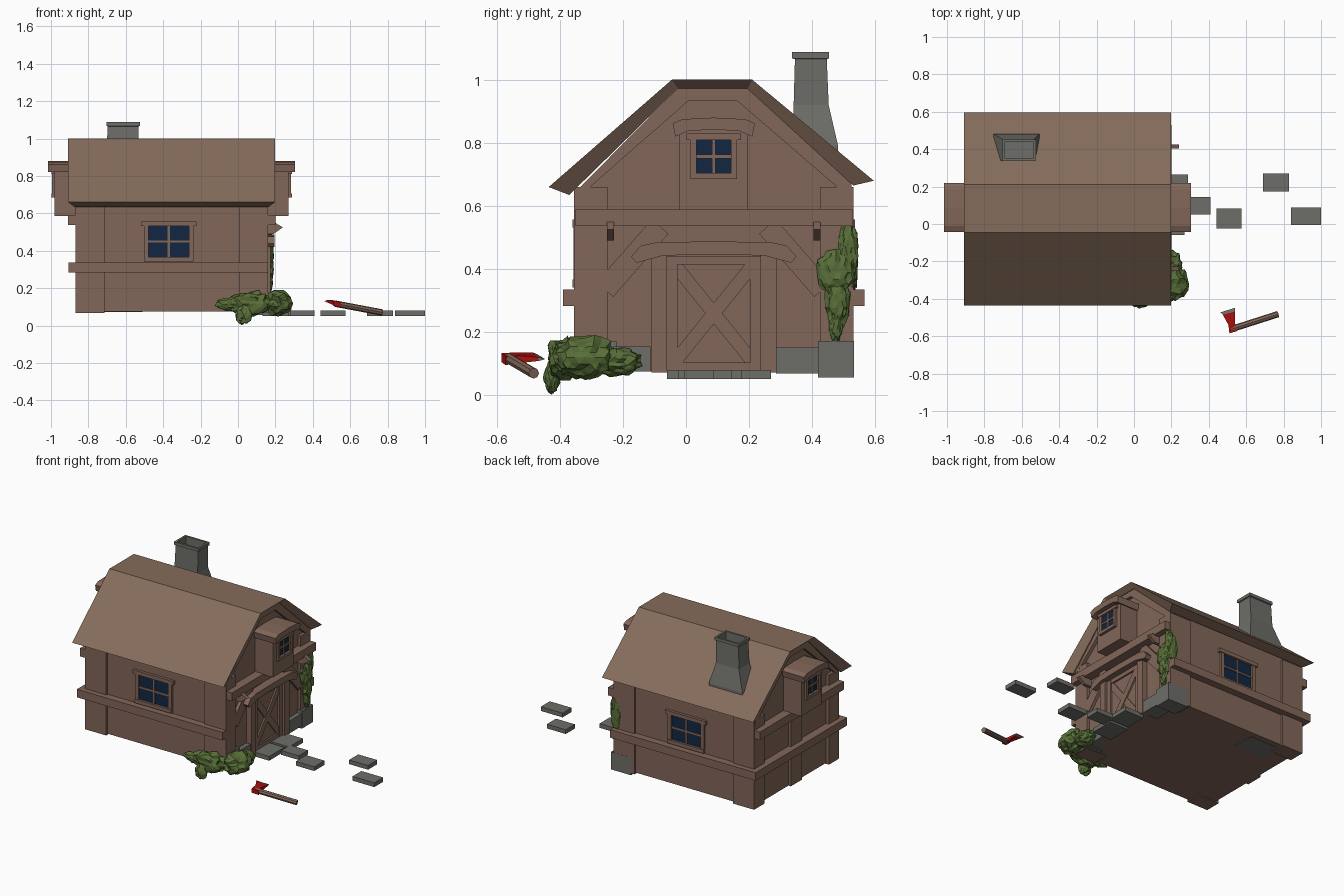
import bpy, bmesh, math, random
from mathutils import Vector, noise

cube = bpy.data.objects.get("Cube")
if cube:
    bpy.data.objects.remove(cube, do_unlink=True)


def material(name, rgb):
    m = bpy.data.materials.new(name)
    m.use_nodes = True
    m.diffuse_color = (*rgb, 1)
    m.node_tree.nodes["Principled BSDF"].inputs["Base Color"].default_value = (*rgb, 1)
    return m


WOOD = material("wood brown", (0.225, 0.135, 0.10))
ROOF = material("roof brown", (0.235, 0.15, 0.105))
STONE = material("stone grey", (0.155, 0.155, 0.14))
GLASS = material("window blue", (0.006, 0.02, 0.055))
LEAF = material("leaf green", (0.10, 0.16, 0.04))
RED = material("axe red", (0.40, 0.005, 0.005))

CX, CY = -0.355, 0.088      # centre of the house
WX, WY = 0.495, 0.43        # wall half sizes


def finish(name, bm, mat):
    bmesh.ops.recalc_face_normals(bm, faces=bm.faces[:])
    me = bpy.data.meshes.new(name)
    bm.to_mesh(me)
    bm.free()
    me.materials.append(mat)
    ob = bpy.data.objects.new(name, me)
    bpy.context.collection.objects.link(ob)
    return ob


def loft(name, loops, mat, caps=True):
    """Join rings of points; cap the first and last ring."""
    bm = bmesh.new()
    rings = [[bm.verts.new(p) for p in ring] for ring in loops]
    n = len(rings[0])
    for a, b in zip(rings, rings[1:]):
        for i in range(n):
            j = (i + 1) % n
            bm.faces.new((a[i], a[j], b[j], b[i]))
    if caps:
        bm.faces.new(rings[0])
        bm.faces.new(rings[-1])
    return finish(name, bm, mat)


def rect(x, y, z):
    return [(x[0], y[0], z), (x[1], y[0], z), (x[1], y[1], z), (x[0], y[1], z)]


def box(name, x, y, z, mat=WOOD):
    return loft(name, [rect(x, y, z[0]), rect(x, y, z[1])], mat)


def prism(name, profile, x, mat=WOOD):
    """Extrude a y-z profile along x."""
    return loft(name, [[(e, p, q) for p, q in profile] for e in x], mat)


def end_x(side, a, b):
    """Distances from the house centre turned into an x range."""
    return sorted((CX + side * a, CX + side * b))


def plank(name, p, q, width, x):
    """Slanted board between two y-z points."""
    a, b = Vector(p), Vector(q)
    t = (b - a).normalized() * width / 2
    n = Vector((-t.y, t.x))
    return prism(name, [a + n, b + n, b - n, a - n], x)


def window(name, axis, side, u, z, depth, half, tall, edge):
    """Glazed window with four panes; axis is the direction it faces."""
    def part(label, us, zs, d, mat=WOOD):
        c = CX if axis == "x" else CY
        ds = sorted((c + side * (depth - 0.01), c + side * (depth + d)))
        if axis == "x":
            box(label, ds, us, zs, mat)
        else:
            box(label, us, ds, zs, mat)
    h = tall / 2
    part(name + "_glass", (u - half, u + half), (z - h, z + h), 0.003, GLASS)
    for s in (-1, 1):
        part(name + "_jamb", sorted((u + s * half, u + s * (half + edge))), (z - h - edge, z + h), 0.014)
        e = edge * (1.6 if s > 0 else 1)
        part(name + "_rail", (u - half - e, u + half + e), sorted((z + s * h, z + s * (h + edge))), 0.018)
    part(name + "_upright_bar", (u - 0.006, u + 0.006), (z - h, z + h), 0.009)
    part(name + "_cross_bar", (u - half, u + half), (z - 0.006, z + 0.006), 0.009)


# House shell
prism("house_walls", [(-0.342, 0.075), (-0.342, 0.65), (-0.02, 0.965), (0.19, 0.965),
                      (0.518, 0.68), (0.518, 0.075)], (CX - WX, CX + WX))

# Roof shell with slanted rake ends
outer = [(-0.435, 0.66), (-0.045, 1.0), (0.21, 1.0), (0.595, 0.68)]
inner = [(0.53, 0.665), (0.195, 0.972), (-0.025, 0.972), (-0.37, 0.635)]
ring = lambda s: [(CX + s * 0.553, y, z) for y, z in outer] + [(CX + s * 0.52, y, z) for y, z in inner]
roof = loft("roof", [ring(-1), ring(1)], ROOF, caps=False)
bm = bmesh.new()
bm.from_mesh(roof.data)
bm.verts.ensure_lookup_table()
for base in (0, 8):
    for i in range(3):
        bm.faces.new([bm.verts[base + k] for k in (i, i + 1, 6 - i, 7 - i)])
bmesh.ops.recalc_face_normals(bm, faces=bm.faces[:])
bm.to_mesh(roof.data)
bm.free()

# Corner posts and side windows
for sy in (-1, 1):
    for sx in (-1, 1):
        box("corner_post", end_x(sx, 0.36, 0.515), sorted((CY + sy * 0.337, CY + sy * 0.443)), (0.068, 0.66))
    box("side_belt_beam", (-0.905, 0.16), sorted((CY + sy * 0.42, CY + sy * 0.478)), (0.283, 0.336))
    window("side_window", "y", sy, -0.37, 0.45, WY, 0.108, 0.165, 0.025)
box("end_belt_beam", (-0.905, -0.84), (-0.39, 0.566), (0.283, 0.336))
box("end_middle_post", (-0.868, -0.83), (0.03, 0.145), (0.075, 0.55))

# Gable ends: rafters, tie beam, bay with hooded window
for s in (-1, 1):
    prism("gable_rafters", [(-0.35, 0.645), (-0.025, 0.973), (0.195, 0.973), (0.525, 0.675), (0.525, 0.62),
                            (0.16, 0.935), (0.01, 0.935), (-0.35, 0.62)], end_x(s, 0.48, 0.516))
    box("tie_beam", end_x(s, 0.48, 0.555), (-0.35, 0.528), (0.537, 0.591))
    box("gable_bay", end_x(s, 0.48, 0.625), (CY - 0.108, CY + 0.108), (0.587, 0.85))
    hood = [(-0.13, 0.862), (-0.10, 0.875), (0, 0.88), (0.10, 0.875), (0.13, 0.862),
            (0.122, 0.82), (0.08, 0.838), (0, 0.842), (-0.08, 0.838), (-0.122, 0.82)]
    prism("bay_hood", [(CY + y, z) for y, z in hood], end_x(s, 0.5, 0.66))
    window("bay_window", "x", s, CY, 0.757, 0.625, 0.054, 0.104, 0.02)

# Door with frame, crossed planks and curved lintel
DX = CX + WX
box("door_panel", (DX - 0.02, DX + 0.008), (CY - 0.15, CY + 0.15), (0.075, 0.44))
for s in (-1, 1):
    box("door_post", (DX - 0.02, DX + 0.035), sorted((CY + s * 0.148, CY + s * 0.198)), (0.072, 0.45))
    plank("door_cross_plank", (CY - s * 0.125, 0.105), (CY + s * 0.125, 0.415), 0.042, (DX, DX + 0.016 + s * 0.002))
    box("door_stile", (DX, DX + 0.02), sorted((CY + s * 0.115, CY + s * 0.148)), (0.078, 0.44))
    box("door_rail", (DX, DX + 0.019), (CY - 0.147, CY + 0.147), sorted((0.26 + s * 0.155, 0.26 + s * 0.182)))
    plank("wall_brace", (CY + s * 0.345, 0.335), (CY + s * 0.17, 0.535), 0.07, (DX - 0.01, DX + 0.02))
    # Peg brackets beside the door
    loft("peg_bracket", [[(x, CY + s * 0.327 + k, z) for x, z in
                          ((0.14, 0.49), (0.19, 0.49), (0.24, 0.525), (0.19, 0.555), (0.14, 0.555))]
                         for k in (-0.011, 0.011)], WOOD)
lintel = [(-0.262, 0.44), (-0.23, 0.475), (-0.18, 0.485), (0, 0.488), (0.18, 0.485), (0.23, 0.475),
          (0.262, 0.44), (0.245, 0.42), (0.16, 0.443), (0, 0.447), (-0.16, 0.443), (-0.245, 0.42)]
prism("door_lintel", [(CY + y, z) for y, z in lintel], (DX - 0.01, DX + 0.055))

# Foundation stones
for y, z, x in (((0.285, 0.425), (0.07, 0.152), (0.06, 0.17)), ((0.418, 0.532), (0.056, 0.172), (0.03, 0.175)),
                ((-0.23, -0.112), (0.075, 0.155), (0.06, 0.17)), ((-0.352, -0.22), (0.07, 0.172), (0.06, 0.165))):
    box("foundation_stone", x, y, z, STONE)

# Stepping stones
for x, y in (((0.13, 0.27), (-0.06, 0.1)), ((0.15, 0.29), (0.12, 0.265)), ((0.28, 0.41), (0.05, 0.145)),
             ((0.44, 0.575), (-0.025, 0.082)), ((0.69, 0.828), (0.175, 0.27)), ((0.84, 1.0), (-0.005, 0.088))):
    box("stepping_stone", x, y, (0.052, 0.08), STONE)

# Chimney: flared stack with an open, lipped top
stack = [((-0.74, -0.51), (0.335, 0.482), 0.072), ((-0.75, -0.505), (0.335, 0.482), 0.79),
         ((-0.703, -0.535), (0.341, 0.452), 0.92), ((-0.697, -0.532), (0.345, 0.446), 1.065),
         ((-0.703, -0.525), (0.336, 0.453), 1.068), ((-0.703, -0.525), (0.336, 0.453), 1.088),
         ((-0.69, -0.538), (0.349, 0.44), 1.088), ((-0.69, -0.538), (0.349, 0.44), 0.97)]
loft("chimney", [rect(*r) for r in stack], STONE)


# Foliage: rough lumps of leaves
def foliage(name, lumps):
    random.seed(4)
    bm = bmesh.new()
    for centre, size in lumps:
        made = bmesh.ops.create_icosphere(bm, subdivisions=3, radius=1)
        for v in made["verts"]:
            k = 0.95 + 0.3 * noise.noise(v.co * 2.5 + Vector(centre) * 20) + random.uniform(-0.07, 0.07)
            v.co = Vector(centre) + Vector(a * b * k for a, b in zip(v.co, size))
    finish(name, bm, LEAF)


foliage("corner_bush", [((0.06, -0.39, 0.115), (0.12, 0.05, 0.07)), ((-0.04, -0.39, 0.115), (0.08, 0.03, 0.035)),
                        ((0.21, -0.32, 0.12), (0.08, 0.1, 0.07)), ((0.20, -0.22, 0.105), (0.06, 0.085, 0.045)),
                        ((0.03, -0.425, 0.055), (0.045, 0.025, 0.052))])
foliage("wall_ivy", [((0.16, 0.515, 0.47), (0.022, 0.032, 0.09)), ((0.165, 0.475, 0.39), (0.027, 0.06, 0.075)),
                     ((0.165, 0.48, 0.30), (0.025, 0.04, 0.08)), ((0.168, 0.475, 0.225), (0.018, 0.022, 0.055)),
                     ((0.14, 0.53, 0.42), (0.035, 0.015, 0.1))])

# Axe: round handle and wedge-shaped head with a bare cutting edge
start, stop = Vector((0.52, -0.562, 0.117)), Vector((0.77, -0.482, 0.07))
along = (stop - start).normalized()
side = along.cross(Vector((0, 0, 1))).normalized()
up = side.cross(along)
circle = lambda c: [c + (side * math.cos(t) + up * math.sin(t)) * 0.017
                    for t in (k * math.tau / 8 for k in range(8))]
loft("axe_handle", [circle(start), circle(stop)], WOOD)


def section(left, right, thick):
    a, b = Vector(left), Vector(right)
    h = Vector((0, 0, thick))
    return [a - h, b - h, b + h, a + h]


back = section((0.51, -0.585, 0.12), (0.552, -0.572, 0.11), 0.014)
neck = section((0.505, -0.54, 0.124), (0.54, -0.53, 0.114), 0.012)
bevel = section((0.475, -0.485, 0.13), (0.54, -0.468, 0.115), 0.006)
edge = section((0.463, -0.472, 0.13), (0.541, -0.448, 0.115), 0.001)
loft("axe_head", [back, neck, bevel], RED)
loft("axe_cutting_edge", [bevel, edge], STONE)
